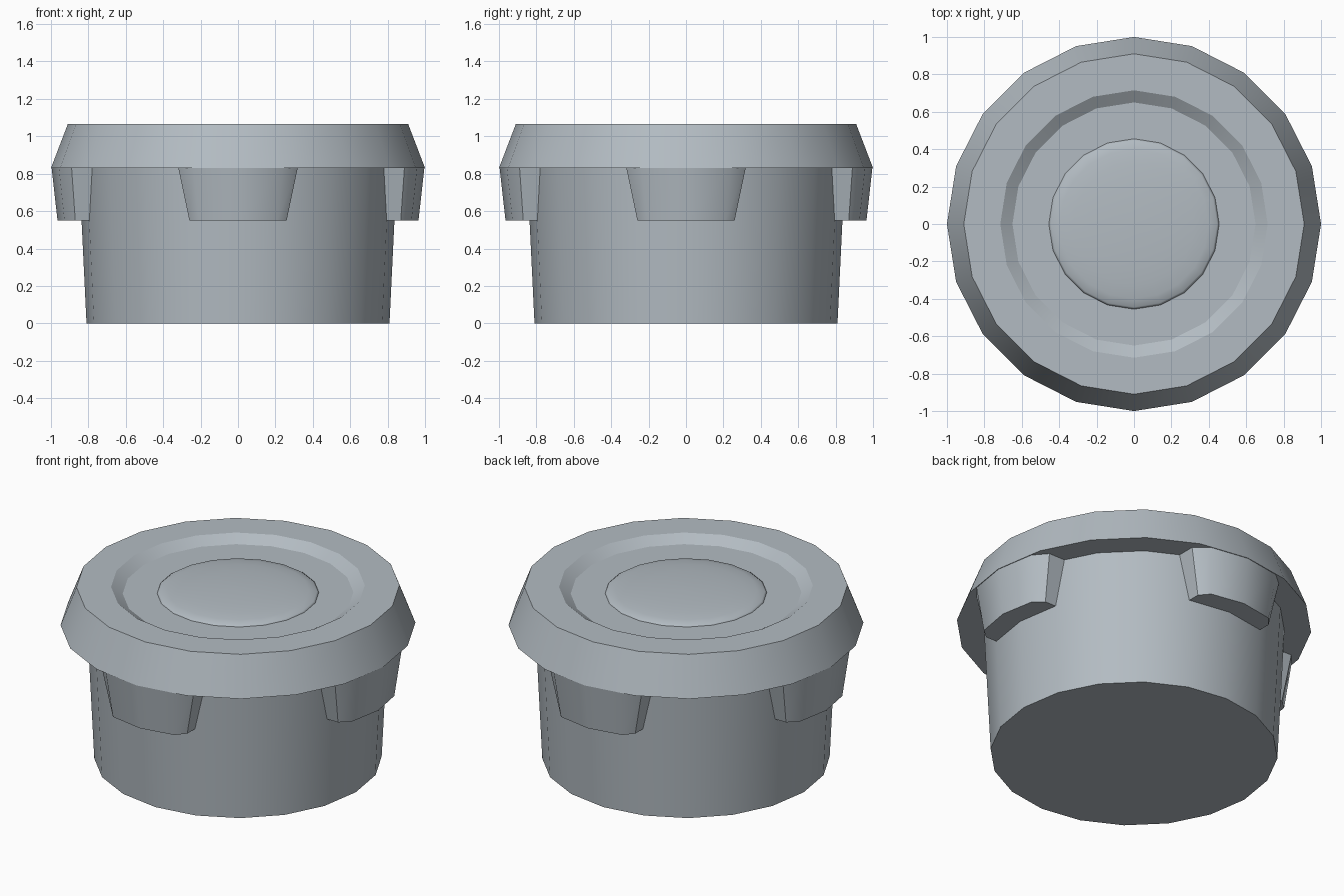
import bpy, bmesh, math
from math import sin, cos, pi

if "Cube" in bpy.data.objects:
    bpy.data.objects.remove(bpy.data.objects["Cube"], do_unlink=True)

SIDES = 20

grey = bpy.data.materials.new("cool grey")
grey.use_nodes = True
colour = (0.45, 0.50, 0.54, 1)
grey.diffuse_color = colour
grey.node_tree.nodes["Principled BSDF"].inputs["Base Color"].default_value = colour


def finish(bm, name, angle):
    bmesh.ops.recalc_face_normals(bm, faces=bm.faces)
    mesh = bpy.data.meshes.new(name)
    bm.to_mesh(mesh)
    bm.free()
    mesh.materials.append(grey)
    obj = bpy.data.objects.new(name, mesh)
    bpy.context.collection.objects.link(obj)
    bpy.ops.object.select_all(action="DESELECT")
    obj.select_set(True)
    bpy.context.view_layer.objects.active = obj
    bpy.ops.object.shade_smooth_by_angle(angle=math.radians(angle))
    return obj


def lathe(name, profile, angle):
    """Turn (radius, height) points round z and cap both ends."""
    bm = bmesh.new()
    rings = [[bm.verts.new((r * cos(2 * pi * i / SIDES), r * sin(2 * pi * i / SIDES), z))
              for i in range(SIDES)] for r, z in profile]
    for low, high in zip(rings, rings[1:]):
        for i in range(SIDES):
            j = (i + 1) % SIDES
            bm.faces.new((low[i], low[j], high[j], high[i]))
    bm.faces.new(rings[0])
    bm.faces.new(rings[-1])
    return finish(bm, name, angle)


# Tapered cup with a flared rim and a recessed top
lathe("body", [(0.81, 0), (0.85, 0.83), (1.0, 0.83), (0.91, 1.065),
               (0.715, 1.065), (0.65, 1.023)], 22)

# Shallow dome resting in the recess
STEPS = 6
dome = [(0.46 * cos(a), 1.02 + 0.042 * sin(a))
        for a in (k * pi / 2 / STEPS for k in range(STEPS))]
lathe("dome", [(0.44, 1.0)] + dome + [(0.02, 1.062)], 180)


# Four tapered tabs hanging under the rim
def tab(name, turn):
    bm = bmesh.new()
    loops = []
    for z, half in ((0.55, [(0.26, 0.78), (0.26, 0.87), (0.21, 0.928)]),
                    (0.835, [(0.32, 0.78), (0.32, 0.89), (0.24, 0.958)])):
        middle = (0, 0.965 if z < 0.6 else 0.997)
        outline = half + [middle] + [(-x, y) for x, y in reversed(half)]
        loops.append([bm.verts.new((x * cos(turn) - y * sin(turn),
                                    x * sin(turn) + y * cos(turn), z))
                      for x, y in outline])
    low, high = loops
    for i in range(len(low)):
        j = (i + 1) % len(low)
        bm.faces.new((low[i], low[j], high[j], high[i]))
    bm.faces.new(low)
    bm.faces.new(high)
    finish(bm, name, 40)


for n, side in enumerate(("back", "right", "front", "left")):
    tab(side + "_tab", n * pi / 2)
